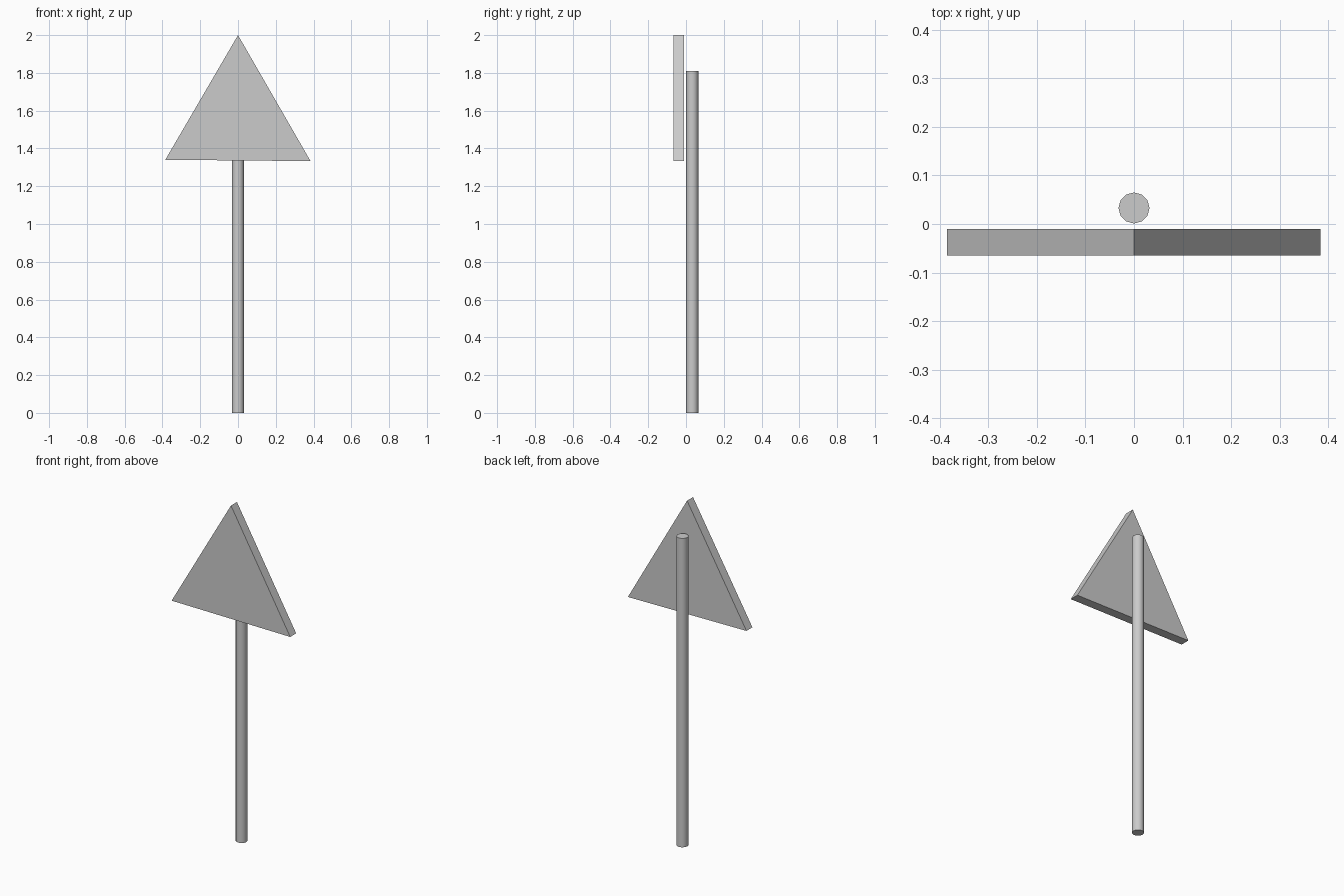
import bpy, bmesh, math

if "Cube" in bpy.data.objects:
    bpy.data.objects.remove(bpy.data.objects["Cube"])

# Pole: low-sided cylinder standing behind the plate
R, H = 0.032, 1.81
bpy.ops.mesh.primitive_cylinder_add(vertices=12, radius=R, depth=H,
                                    location=(0, 0.033, H / 2))
pole = bpy.context.object
pole.name = "sign_pole"
bpy.ops.object.shade_smooth_by_angle(angle=math.radians(40))

# Triangular plate: front profile extruded backwards
profile = [(-0.385, 1.34), (0.384, 1.333), (0, 2.0)]
FRONT, BACK = -0.065, -0.01
bm = bmesh.new()
face = bm.faces.new([bm.verts.new((x, FRONT, z)) for x, z in profile])
ext = bmesh.ops.extrude_face_region(bm, geom=[face], use_keep_orig=True)
for v in ext["geom"]:
    if isinstance(v, bmesh.types.BMVert):
        v.co.y = BACK
bmesh.ops.recalc_face_normals(bm, faces=bm.faces[:])
mesh = bpy.data.meshes.new("sign_plate")
bm.to_mesh(mesh)
bm.free()
plate = bpy.data.objects.new("sign_plate", mesh)
bpy.context.collection.objects.link(plate)
